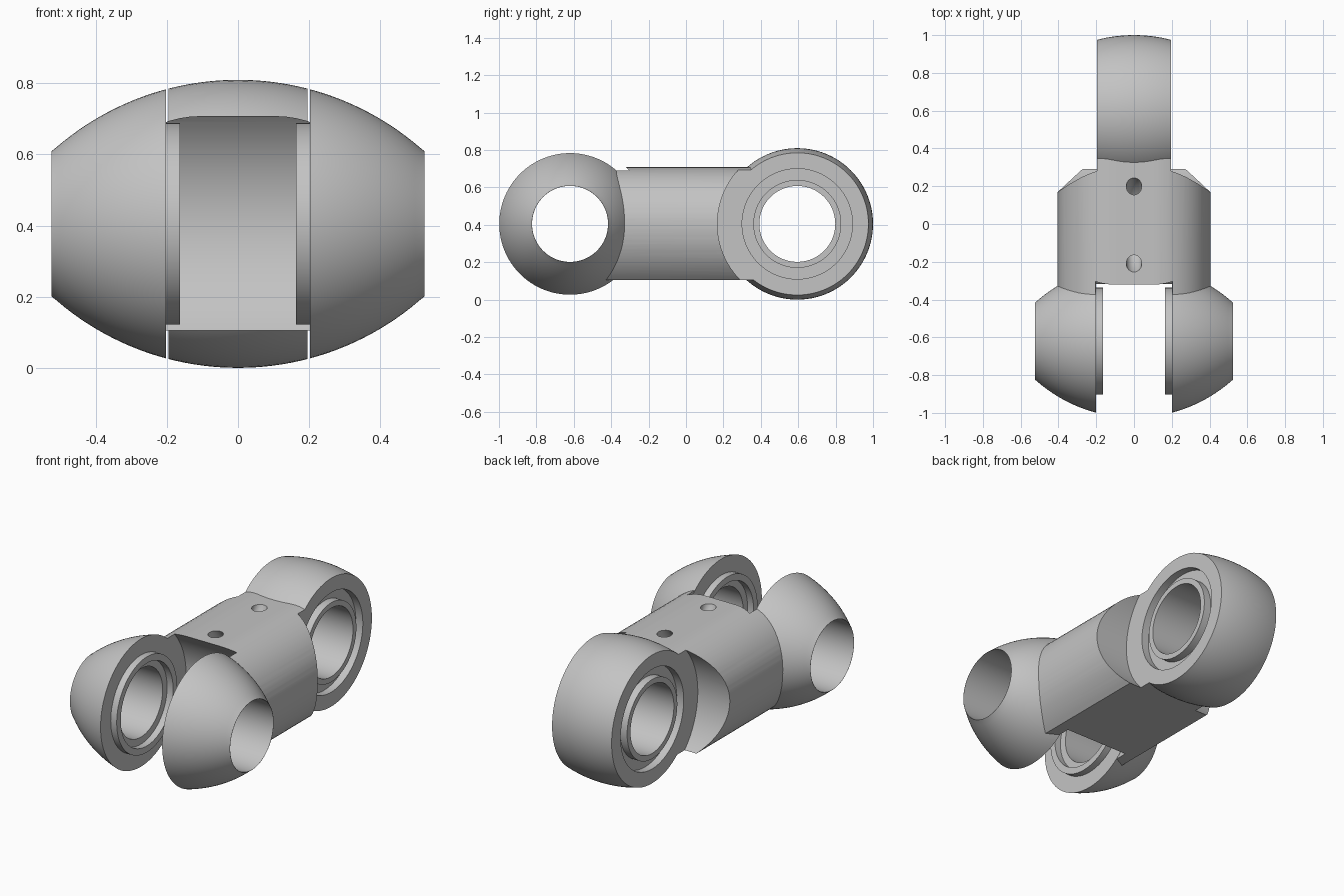
import bpy, bmesh, math
from mathutils import Matrix

cube = bpy.data.objects.get("Cube")
if cube:
    bpy.data.objects.remove(cube, do_unlink=True)

MID_Z = 0.405        # height of both hinge axes
FORK_Y = -0.62       # front hinge axis
EYE_Y = 0.595        # rear hinge axis
BORE = 0.203         # hinge bore radius
ARC = 0.782          # radius of the barrel curve

grey = bpy.data.materials.new("plain grey")
grey.diffuse_color = (0.55, 0.55, 0.55, 1)
grey.use_nodes = True
grey.node_tree.nodes["Principled BSDF"].inputs["Base Color"].default_value = (0.55, 0.55, 0.55, 1)


def make_object(name, bm):
    bmesh.ops.recalc_face_normals(bm, faces=bm.faces)
    mesh = bpy.data.meshes.new(name)
    bm.to_mesh(mesh)
    bm.free()
    mesh.materials.append(grey)
    obj = bpy.data.objects.new(name, mesh)
    bpy.context.collection.objects.link(obj)
    return obj


def smooth(obj):
    bpy.ops.object.select_all(action="DESELECT")
    obj.select_set(True)
    bpy.context.view_layer.objects.active = obj
    bpy.ops.object.shade_smooth_by_angle(angle=math.radians(25))


def barrel_radius(x):
    return MID_Z - ARC + math.sqrt(ARC * ARC - x * x)


def barrel(x0, x1, count=16):
    xs = [x0 + (x1 - x0) * i / count for i in range(count + 1)]
    return [(x, barrel_radius(x)) for x in xs]


def turned(name, profile, y, steps=96):
    """Revolve a closed (x, radius) profile about a hinge axis."""
    bm = bmesh.new()
    rings = []
    for i in range(steps):
        a = math.tau * i / steps
        rings.append([bm.verts.new((x, y + r * math.cos(a), MID_Z + r * math.sin(a)))
                      for x, r in profile])
    n = len(profile)
    for i in range(steps):
        a, b = rings[i], rings[(i + 1) % steps]
        for j in range(n):
            k = (j + 1) % n
            bm.faces.new((a[j], a[k], b[k], b[j]))
    return make_object(name, bm)


def cut(target, cutter):
    cutter.hide_render = True
    mod = target.modifiers.new("cut", "BOOLEAN")
    mod.operation = "DIFFERENCE"
    mod.solver = "EXACT"
    mod.object = cutter
    bpy.context.view_layer.objects.active = target
    bpy.ops.object.modifier_apply(modifier=mod.name)
    bpy.data.objects.remove(cutter, do_unlink=True)


def drum(x0, x1, y, r):
    """Cylinder cutter along x."""
    bm = bmesh.new()
    place = Matrix.Translation(((x0 + x1) / 2, y, MID_Z)) @ Matrix.Rotation(math.pi / 2, 4, "Y")
    bmesh.ops.create_cone(bm, cap_ends=True, segments=128, radius1=r, radius2=r,
                          depth=x1 - x0, matrix=place)
    return make_object("drum_cutter", bm)


# Body section: soft rounded top, round lower sides cut by a flat base
half = []
for i in range(17):
    a = math.pi / 2 * (1 - i / 16)
    half.append((0.105 + 0.3 * math.cos(a), MID_Z + 0.303 * math.sin(a)))
low = math.asin(0.3 / 0.405)
for i in range(1, 13):
    a = -low * i / 12
    half.append((0.405 * math.cos(a), MID_Z + 0.405 * math.sin(a)))
section = half + [(-x, z) for x, z in reversed(half)]

bm = bmesh.new()
face = bm.faces.new([bm.verts.new((x, -0.43, z)) for x, z in section])
grown = bmesh.ops.extrude_face_region(bm, geom=[face])
bmesh.ops.translate(bm, vec=(0, 0.83, 0),
                    verts=[v for v in grown["geom"] if isinstance(v, bmesh.types.BMVert)])
body = make_object("link_body", bm)

# Hinge clearances in the body
cut(body, drum(-0.204, 0.204, FORK_Y, 0.426))
cut(body, drum(-0.6, 0.6, FORK_Y, 0.25))
cut(body, drum(0.195, 0.6, EYE_Y, 0.427))
cut(body, drum(-0.6, -0.195, EYE_Y, 0.427))
cut(body, drum(-0.5, 0.5, EYE_Y, 0.376))

# Curved cord channel opening as two holes on top
bm = bmesh.new()
rings = []
for i in range(64):
    a = math.tau * i / 64
    ring = []
    for j in range(24):
        b = math.tau * j / 24
        r = 0.225 + 0.041 * math.cos(b)
        ring.append(bm.verts.new((0.041 * math.sin(b), r * math.cos(a) - 0.005,
                                  0.8 + r * math.sin(a))))
    rings.append(ring)
for i in range(64):
    p, q = rings[i], rings[(i + 1) % 64]
    for j in range(24):
        k = (j + 1) % 24
        bm.faces.new((p[j], p[k], q[k], q[j]))
cut(body, make_object("channel_cutter", bm))
smooth(body)

# Rear eye with a ring groove in each side
side = [(0.195, 0.295), (0.15, 0.295), (0.15, 0.235), (0.195, 0.235), (0.195, BORE)]
eye_profile = barrel(-0.195, 0.195) + side + [(-x, r) for x, r in reversed(side)]
smooth(turned("rear_eye", eye_profile, EYE_Y))

# Fork lugs with raised rings on their inner faces
lug = [(0.202, BORE), (0.202, 0.245), (0.163, 0.245), (0.163, 0.283), (0.202, 0.283)]
lug += barrel(0.202, 0.525, 24)
lug[-1] = (0.525, BORE + 0.001)
lug.append((0.525, BORE))
for name, s in (("left_fork_lug", 1), ("right_fork_lug", -1)):
    smooth(turned(name, [(s * x, r) for x, r in lug], FORK_Y))
